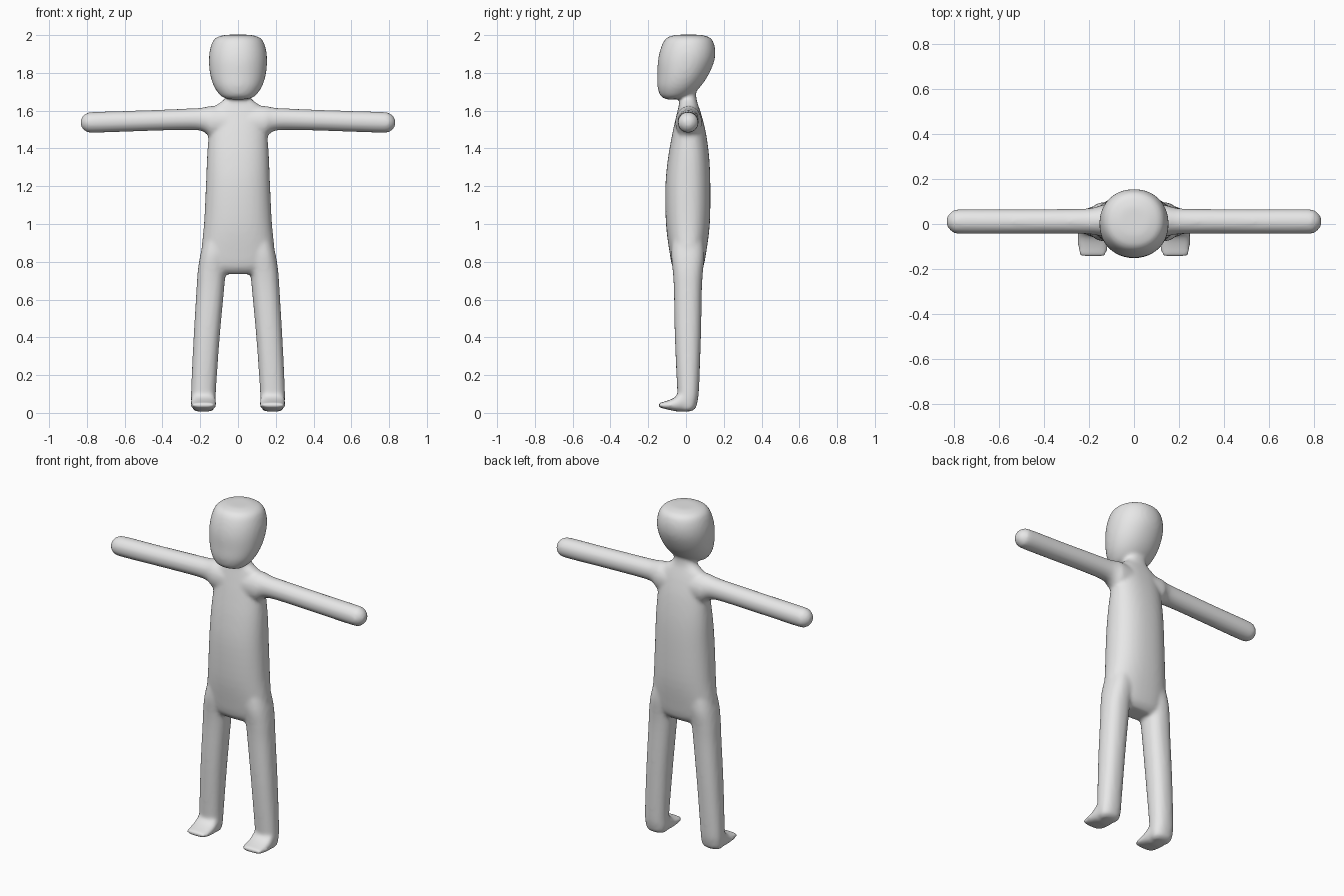
import bpy, bmesh, math
from mathutils import Vector

skin = bpy.data.materials.new("light_grey")
skin.diffuse_color = (0.8, 0.8, 0.8, 1)
SEGMENTS = 40


def spline(a, b, c, d, t):
    return [0.5 * (2*q + (r-p)*t + (2*p-5*q+4*r-s)*t*t + (3*q-p-3*r+s)*t**3)
            for p, q, r, s in zip(a, b, c, d)]


def loft(bm, axis, rings, power=2.0, mirror=1):
    """Rings are (position on axis, centre u, centre v, radius u, radius v)."""
    dense = []
    for i in range(len(rings) - 1):
        a, d = rings[max(i-1, 0)], rings[min(i+2, len(rings)-1)]
        dense += [spline(a, rings[i], rings[i+1], d, k / 4) for k in range(4)]
    dense.append(rings[-1])
    loops = []
    for pos, cu, cv, ru, rv in dense:
        loop = []
        for k in range(SEGMENTS):
            ang = 2 * math.pi * k / SEGMENTS
            c, s = math.cos(ang), math.sin(ang)
            u = cu + ru * math.copysign(abs(c) ** (2/power), c)
            v = cv + rv * math.copysign(abs(s) ** (2/power), s)
            p = {"X": (pos, u, v), "Y": (u, pos, v), "Z": (u, v, pos)}[axis]
            loop.append(bm.verts.new((p[0] * mirror, p[1], p[2])))
        loops.append(loop)
    for lo, hi in zip(loops, loops[1:]):
        for k in range(SEGMENTS):
            n = (k + 1) % SEGMENTS
            bm.faces.new((lo[k], lo[n], hi[n], hi[k]))
    bm.faces.new(loops[0])
    bm.faces.new(loops[-1])


bm = bmesh.new()

# Torso and neck
loft(bm, "Z", [
    (0.735, 0, 0.01, 0.13, 0.05), (0.77, 0, 0.01, 0.18, 0.08),
    (0.85, 0, 0.01, 0.194, 0.097), (1.0, 0, 0.01, 0.18, 0.116),
    (1.2, 0, 0.01, 0.170, 0.119), (1.35, 0, 0.014, 0.164, 0.109),
    (1.48, 0, 0.017, 0.155, 0.089), (1.57, 0, 0.016, 0.15, 0.068),
    (1.62, 0, 0.014, 0.125, 0.054), (1.65, 0, 0.012, 0.085, 0.046),
    (1.68, 0, 0.012, 0.062, 0.042), (1.74, 0, 0.012, 0.062, 0.042)], 2.3)

# Head
loft(bm, "Z", [
    (1.660, 0, -0.08, 0.035, 0.02), (1.666, 0, -0.069, 0.07, 0.05),
    (1.685, 0, -0.054, 0.098, 0.085), (1.73, 0, -0.036, 0.128, 0.115),
    (1.79, 0, -0.016, 0.147, 0.135), (1.86, 0, 0.0, 0.154, 0.149),
    (1.92, 0, 0.009, 0.149, 0.146), (1.97, 0, 0.013, 0.132, 0.129),
    (1.992, 0, 0.013, 0.105, 0.103), (2.002, 0, 0.013, 0.06, 0.06)], 2.1)

for side in (1, -1):
    # Arm with flared shoulder
    loft(bm, "X", [
        (0.06, 0.014, 1.535, 0.070, 0.088), (0.14, 0.014, 1.54, 0.070, 0.085),
        (0.17, 0.013, 1.55, 0.062, 0.070), (0.21, 0.012, 1.555, 0.057, 0.059),
        (0.32, 0.012, 1.553, 0.055, 0.056), (0.55, 0.011, 1.545, 0.055, 0.055),
        (0.77, 0.011, 1.538, 0.055, 0.055), (0.805, 0.011, 1.537, 0.047, 0.047),
        (0.825, 0.011, 1.537, 0.031, 0.031), (0.833, 0.011, 1.537, 0.012, 0.012)], 2, side)
    # Leg
    loft(bm, "Z", [
        (0.008, 0.183, 0.0, 0.04, 0.025), (0.022, 0.183, 0.007, 0.058, 0.042),
        (0.06, 0.183, 0.009, 0.065, 0.052), (0.13, 0.182, 0.011, 0.066, 0.058),
        (0.4, 0.166, 0.010, 0.069, 0.069), (0.65, 0.147, 0.010, 0.073, 0.074),
        (0.75, 0.139, 0.010, 0.074, 0.080), (0.84, 0.125, 0.01, 0.074, 0.088),
        (0.95, 0.10, 0.01, 0.072, 0.08)], 2.3, side)
    # Foot
    loft(bm, "Y", [
        (-0.146, 0.183, 0.040, 0.045, 0.008), (-0.137, 0.183, 0.041, 0.060, 0.013),
        (-0.10, 0.183, 0.041, 0.067, 0.023), (-0.06, 0.183, 0.046, 0.067, 0.036),
        (-0.03, 0.183, 0.058, 0.066, 0.053), (0.02, 0.183, 0.066, 0.06, 0.058)], 2.5, side)

bmesh.ops.recalc_face_normals(bm, faces=bm.faces)
mesh = bpy.data.meshes.new("body")
bm.to_mesh(mesh)
bm.free()
mesh.materials.append(skin)
body = bpy.data.objects.new("body", mesh)
bpy.context.collection.objects.link(body)
bpy.context.view_layer.objects.active = body
body.select_set(True)

# Fuse the parts into one skin and soften the joins
fuse = body.modifiers.new("fuse", "REMESH")
fuse.mode = "VOXEL"
fuse.voxel_size = 0.01
fuse.use_smooth_shade = True
soften = body.modifiers.new("soften", "SMOOTH")
soften.factor = 0.5
soften.iterations = 8
for name in ("fuse", "soften"):
    bpy.ops.object.modifier_apply(modifier=name)
bpy.ops.object.shade_smooth()
